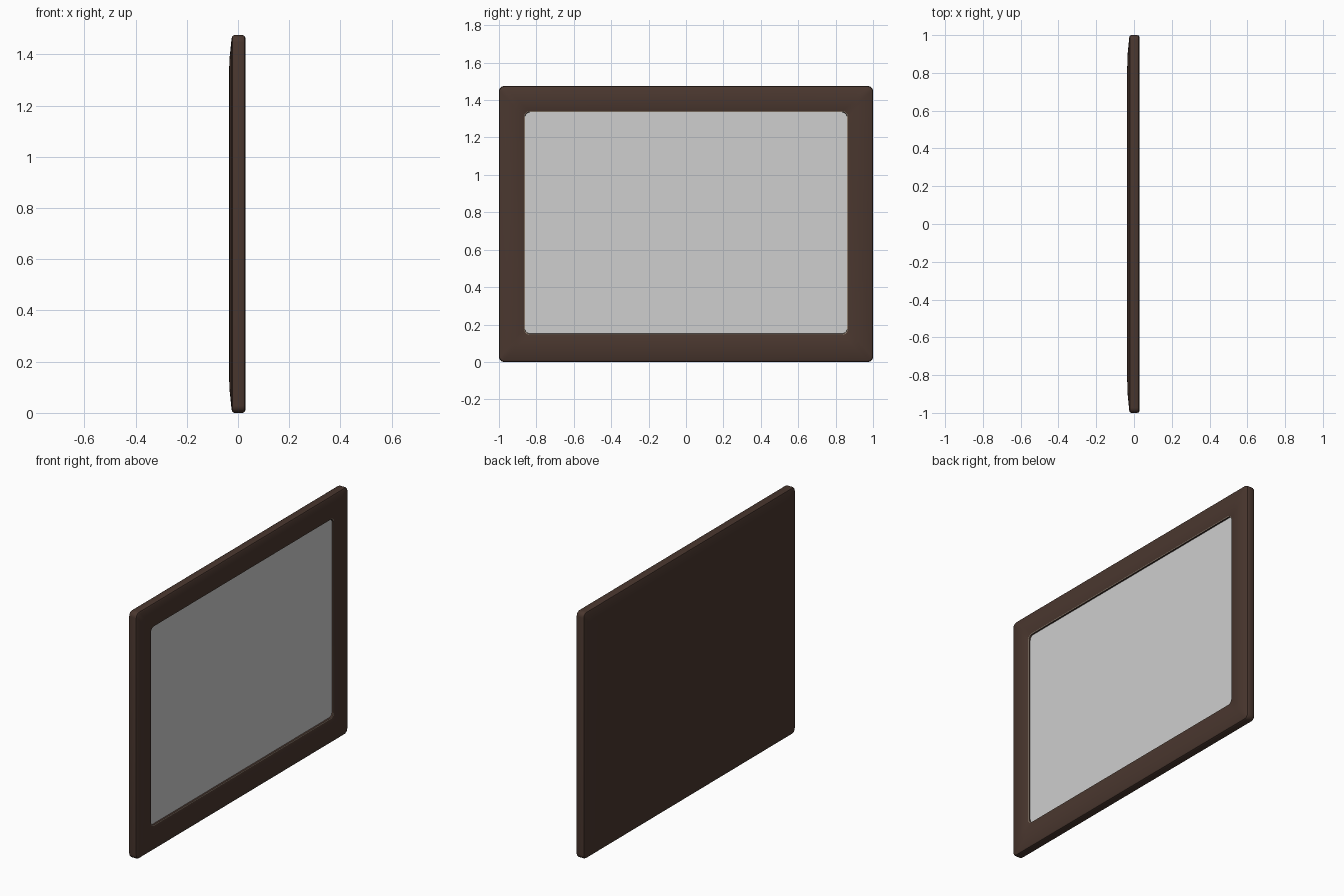
import bpy, bmesh, math

if "Cube" in bpy.data.objects:
    bpy.data.objects.remove(bpy.data.objects["Cube"])

H = 1.475  # overall height


def material(name, rgb):
    m = bpy.data.materials.new(name)
    m.diffuse_color = (*rgb, 1)
    m.use_nodes = True
    m.node_tree.nodes["Principled BSDF"].inputs["Base Color"].default_value = m.diffuse_color
    return m


wood = material("dark brown wood", (0.068, 0.038, 0.028))
white = material("light grey panel", (0.62, 0.62, 0.62))
tan = material("tan edging", (0.27, 0.21, 0.16))


def ring(bm, inset, x, r, lift=0.0, n=5):
    """Rounded rectangle in the yz plane, inset from the outer outline."""
    hy, z0, z1 = 1 - inset, inset + lift, H - inset
    corners = [(hy - r, z1 - r, 0), (-hy + r, z1 - r, 90),
               (-hy + r, z0 + r, 180), (hy - r, z0 + r, 270)]
    pts = []
    for y, z, a in corners:
        for i in range(n + 1):
            t = math.radians(a + 90 * i / n)
            pts.append(bm.verts.new((x, y + r * math.cos(t), z + r * math.sin(t))))
    return pts


def loft(name, sections, mats):
    """Skin the rings one after another and close both ends."""
    bm = bmesh.new()
    rings = [ring(bm, *s[:4]) for s in sections]
    bm.faces.new(rings[0])
    for s, a, b in zip(sections[1:], rings, rings[1:]):
        for i in range(len(a)):
            j = (i + 1) % len(a)
            bm.faces.new((a[i], a[j], b[j], b[i])).material_index = s[4]
    bm.faces.new(rings[-1])
    bmesh.ops.recalc_face_normals(bm, faces=bm.faces)
    me = bpy.data.meshes.new(name)
    bm.to_mesh(me)
    bm.free()
    ob = bpy.data.objects.new(name, me)
    bpy.context.collection.objects.link(ob)
    for m in mats:
        me.materials.append(m)
    bpy.context.view_layer.objects.active = ob
    ob.select_set(True)
    bpy.ops.object.shade_smooth_by_angle(angle=math.radians(30))
    ob.select_set(False)


# Frame: bulged back, rounded rim, front border, recess wall (inset, x, radius, lift, material)
loft("frame", [
    (0.17, -0.036, 0.03, 0, 0),
    (0.09, -0.033, 0.03, 0, 0),
    (0.012, -0.025, 0.02, 0, 0),
    (0.004, -0.022, 0.024, 0, 0),
    (0.0, -0.014, 0.028, 0, 0),
    (0.0, 0.018, 0.028, 0, 0),
    (0.003, 0.025, 0.026, 0, 0),
    (0.010, 0.029, 0.02, 0, 0),
    (0.134, 0.030, 0.03, 0.012, 0),
    (0.138, 0.028, 0.028, 0.012, 1),
    (0.140, 0.016, 0.026, 0.012, 0),
], [wood, tan])

# Board surface sitting in the recess
loft("board_panel", [
    (0.139, 0.010, 0.026, 0.012, 0),
    (0.139, 0.019, 0.026, 0.012, 0),
], [white])
